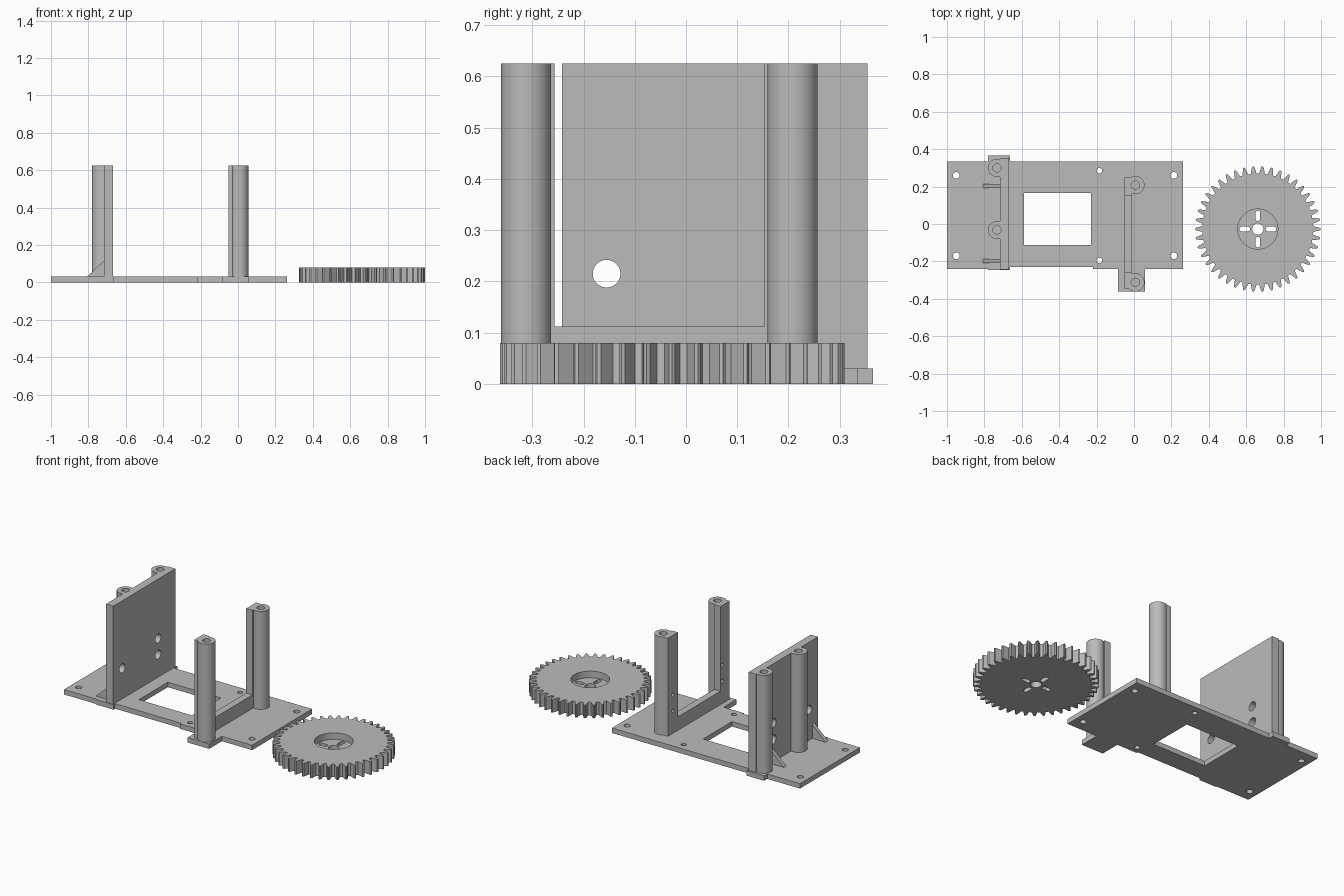
import bpy, bmesh
from math import sin, cos, pi, radians

if "Cube" in bpy.data.objects:
    bpy.data.objects.remove(bpy.data.objects["Cube"])

grey = bpy.data.materials.new("plain grey")
grey.use_nodes = True
grey.diffuse_color = (0.5, 0.5, 0.5, 1)
grey.node_tree.nodes["Principled BSDF"].inputs["Base Color"].default_value = (0.5, 0.5, 0.5, 1)


def prism(name, pts, lo, hi, axis="z"):
    """Extrude a 2D outline from lo to hi along an axis."""
    place = {"z": lambda a, b, t: (a, b, t),
             "x": lambda a, b, t: (t, a, b),
             "y": lambda a, b, t: (a, t, b)}[axis]
    bm = bmesh.new()
    low = [bm.verts.new(place(a, b, lo)) for a, b in pts]
    top = [bm.verts.new(place(a, b, hi)) for a, b in pts]
    n = len(pts)
    bm.faces.new(low[::-1])
    bm.faces.new(top)
    for i in range(n):
        j = (i + 1) % n
        bm.faces.new((low[i], low[j], top[j], top[i]))
    bmesh.ops.recalc_face_normals(bm, faces=bm.faces)
    mesh = bpy.data.meshes.new(name)
    bm.to_mesh(mesh)
    bm.free()
    mesh.materials.append(grey)
    ob = bpy.data.objects.new(name, mesh)
    bpy.context.collection.objects.link(ob)
    return ob


def rect(x0, x1, y0, y1):
    return [(x0, y0), (x1, y0), (x1, y1), (x0, y1)]


def arc(x, y, r, start=0, sweep=2 * pi, n=48):
    closed = sweep >= 2 * pi
    steps = n if closed else n + 1
    return [(x + r * cos(start + sweep * i / n), y + r * sin(start + sweep * i / n))
            for i in range(steps)]


def combine(ob, others, operation):
    """Apply a boolean with each helper, then drop the helpers."""
    bpy.context.view_layer.objects.active = ob
    for other in others:
        mod = ob.modifiers.new("join", "BOOLEAN")
        mod.operation, mod.solver, mod.object = operation, "EXACT", other
        bpy.ops.object.modifier_apply(modifier=mod.name)
        bpy.data.objects.remove(other)


def finish(ob):
    bpy.ops.object.select_all(action="DESELECT")
    ob.select_set(True)
    bpy.context.view_layer.objects.active = ob
    bpy.ops.object.shade_smooth_by_angle(angle=radians(30))


TOP = 0.625
BASE = 0.03

# Base plate with stepped edges, a window and screw holes
outline = [(-1, -0.24), (-0.78, -0.24), (-0.78, -0.246), (-0.663, -0.246),
           (-0.663, -0.23), (-0.22, -0.23), (-0.22, -0.24), (-0.085, -0.24),
           (-0.085, -0.362), (0.06, -0.362), (0.06, -0.24), (0.263, -0.24),
           (0.263, 0.335), (-0.663, 0.335), (-0.663, 0.365), (-0.78, 0.365),
           (-0.78, 0.335), (-1, 0.335)]
plate = prism("base_plate", outline, 0, BASE)
cuts = [prism("window_cutter", rect(-0.587, -0.23, -0.112, 0.165), -0.1, 0.1)]
for x, y, r in [(-0.95, 0.26, 0.018), (-0.95, -0.17, 0.018), (0.213, 0.26, 0.018),
                (0.213, -0.17, 0.018), (-0.185, 0.285, 0.015), (-0.185, -0.195, 0.015)]:
    cuts.append(prism("screw_cutter", arc(x, y, r, n=32), -0.1, 0.1))
combine(plate, cuts, "DIFFERENCE")
finish(plate)

# Tall wall with two screw bosses on its outer side
wall = prism("tall_wall", rect(-0.717, -0.668, -0.242, 0.354), 0.01, TOP)
boss_y = (0.3, -0.032)
combine(wall, [prism("boss", arc(-0.733, y, 0.048, pi / 2, pi, 32)
                     + [(-0.69, y - 0.048), (-0.69, y + 0.048)], 0.01, TOP)
               for y in boss_y], "UNION")
cuts = [prism("boss_cutter", arc(-0.733, y, 0.022), TOP - 0.12, TOP + 0.1) for y in boss_y]
cuts += [prism("wall_cutter", arc(y, z, 0.027), -0.9, -0.5, "x")
         for y, z in [(-0.155, 0.215), (0.188, 0.265), (0.188, 0.167)]]
combine(wall, cuts, "DIFFERENCE")
finish(wall)

# Triangular braces behind the wall
for side, y in (("rear", 0.203), ("front", -0.198)):
    finish(prism(side + "_brace", [(-0.807, 0.02), (-0.807, BASE), (-0.71, 0.122), (-0.71, 0.02)],
                 y - 0.011, y + 0.011, "y"))

# U-shaped frame with a round post at each end
frame = prism("post_frame", [(-0.345, 0.01), (0.248, 0.01), (0.248, TOP), (0.153, TOP),
                             (0.153, 0.112), (-0.257, 0.112), (-0.257, TOP), (-0.345, TOP)],
              -0.052, -0.01, "x")
post_y = (0.208, -0.312)
combine(frame, [prism("post", arc(0.007, y, 0.049), 0.01, TOP) for y in post_y], "UNION")
cuts = [prism("post_cutter", arc(0.007, y, 0.022), TOP - 0.12, TOP + 0.1) for y in post_y]
cuts += [prism("pilot_cutter", arc(y, z, 0.011, n=24), -0.1, -0.012, "x")
         for y in (0.2, -0.272) for z in (0.167, 0.265)]
combine(frame, cuts, "DIFFERENCE")
finish(frame)

# Gear wheel with rounded teeth, a recessed hub and a slotted centre
GX, GY, TEETH = 0.662, -0.027, 42
tooth = [(-0.34, 0.297), (-0.23, 0.315), (-0.12, 0.333), (0, 0.337),
         (0.12, 0.333), (0.23, 0.315), (0.34, 0.297)]
profile = []
for i in range(TEETH):
    for f, r in tooth:
        a = 2 * pi * (i + f) / TEETH
        profile.append((GX + r * cos(a), GY + r * sin(a)))
gear = prism("gear_wheel", profile, 0, 0.08)
cuts = [prism("recess_cutter", arc(GX, GY, 0.107, n=64), 0.04, 0.2),
        prism("axle_cutter", arc(GX, GY, 0.03), -0.1, 0.2)]
slot = arc(0.085, 0, 0.013, -pi / 2, pi, 12) + arc(0.055, 0, 0.013, pi / 2, pi, 12)
for k in range(4):
    c, s = cos(k * pi / 2), sin(k * pi / 2)
    cuts.append(prism("slot_cutter", [(GX + c * x - s * y, GY + s * x + c * y) for x, y in slot],
                      -0.1, 0.2))
combine(gear, cuts, "DIFFERENCE")
finish(gear)
